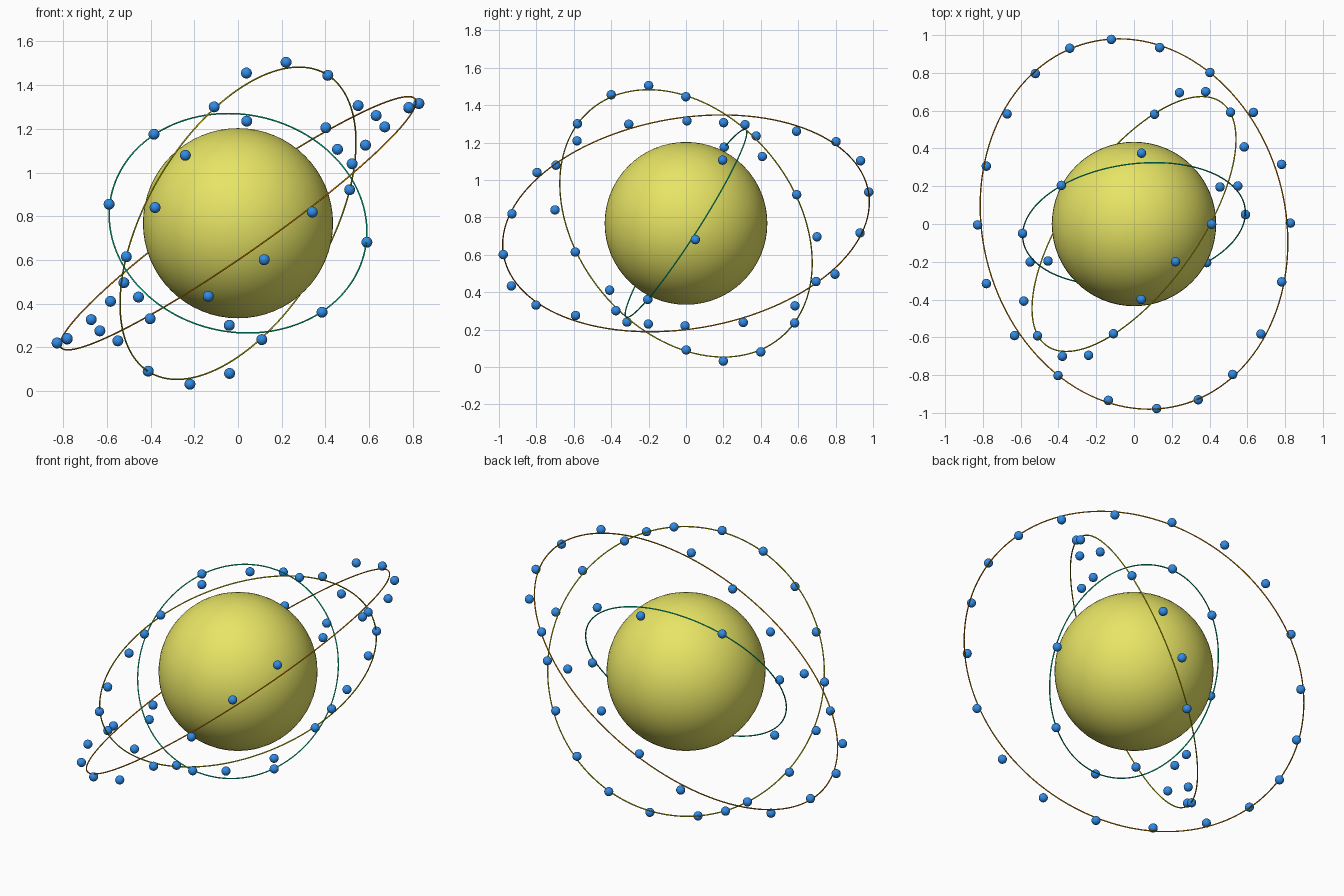
import bpy
import math
from mathutils import Vector

cube = bpy.data.objects.get("Cube")
if cube:
    bpy.data.objects.remove(cube, do_unlink=True)

CENTRE = Vector((0, 0, 0.768))


def material(name, rgb):
    mat = bpy.data.materials.new(name)
    mat.use_nodes = True
    colour = (*rgb, 1)
    mat.diffuse_color = colour
    mat.node_tree.nodes["Principled BSDF"].inputs["Base Color"].default_value = colour
    return mat


def finish(name, mat):
    obj = bpy.context.object
    obj.name = name
    obj.data.materials.append(mat)
    bpy.ops.object.shade_smooth()
    return obj


yellow = material("yellow", (0.8, 0.78, 0.13))
blue = material("blue", (0.03, 0.26, 0.8))
green = material("sea_green", (0, 0.72, 0.38))
olive = material("olive_yellow", (0.65, 0.6, 0))
orange = material("orange", (0.72, 0.26, 0))

# Central ball
bpy.ops.mesh.primitive_uv_sphere_add(segments=64, ring_count=32, radius=0.435, location=CENTRE)
finish("core_ball", yellow)

# Shared bead mesh
bpy.ops.mesh.primitive_uv_sphere_add(segments=20, ring_count=12, radius=0.025)
bead_source = finish("bead", blue)
bead_mesh = bead_source.data
bpy.data.objects.remove(bead_source)


def orbit(name, radius, normal, mat, count, a, b, c, d):
    """Thin wire ring, with beads on a slightly wavy loop beside it."""
    turn = Vector(normal).to_track_quat("Z", "Y").to_euler()
    bpy.ops.mesh.primitive_torus_add(
        major_segments=128, minor_segments=8, major_radius=radius,
        minor_radius=0.0035, location=CENTRE, rotation=turn)
    finish(name + "_ring", mat)
    a, b, c, d = map(Vector, (a, b, c, d))
    for i in range(count):
        t = math.tau * i / count
        bead = bpy.data.objects.new(f"{name}_bead_{i + 1}", bead_mesh)
        bead.location = (CENTRE + a * math.cos(t) + b * math.sin(t)
                         + c * math.cos(3 * t) + d * math.sin(3 * t))
        bpy.context.collection.objects.link(bead)


# Three tilted orbits
orbit("inner", 0.594, (0.12, -0.837, 0.534), green, 8,
      (0.045, 0.329, 0.497), (-0.592, -0.022, 0.068),
      (-0.005, 0.046, -0.03), (-0.002, 0.028, -0.019))
orbit("middle", 0.793, (-0.732, 0.525, 0.433), olive, 18,
      (0.408, 0.003, 0.68), (-0.358, -0.677, 0.219),
      (0.003, -0.004, -0.003), (-0.049, 0.036, 0.028))
orbit("outer", 0.99, (-0.568, -0.14, 0.81), orange, 20,
      (0.812, 0.005, 0.569), (-0.087, 0.985, 0.12),
      (0.016, 0, -0.021), (0.033, 0.008, -0.047))
